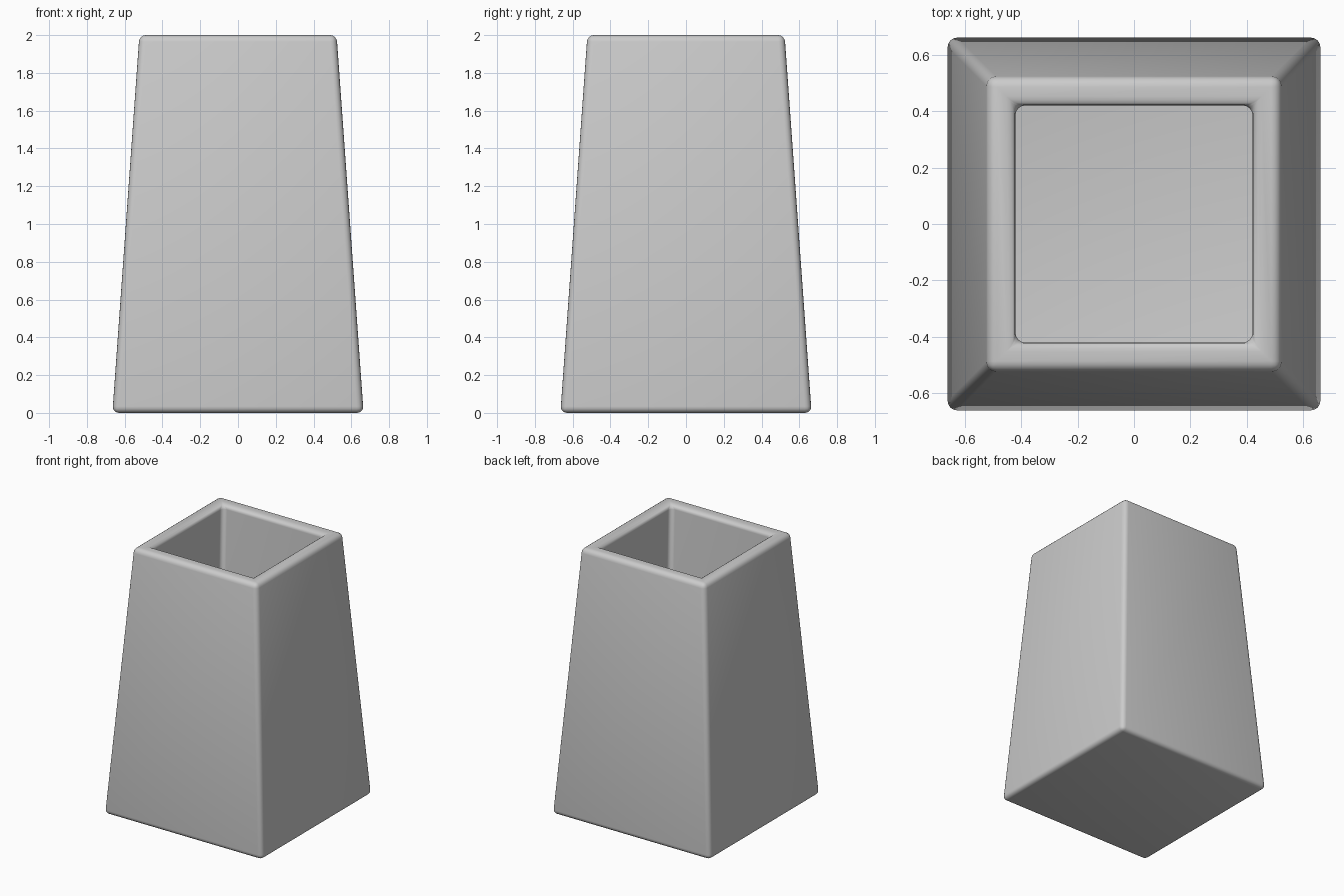
import bpy
import bmesh

default = bpy.data.objects.get("Cube")
if default:
    bpy.data.objects.remove(default, do_unlink=True)

# Plain grey material
grey = bpy.data.materials.new("light_grey")
grey.use_nodes = True
colour = (0.6, 0.6, 0.6, 1)
grey.diffuse_color = colour
grey.node_tree.nodes["Principled BSDF"].inputs["Base Color"].default_value = colour

HEIGHT = 2.0
BASE = 0.665   # half width at the bottom
TOP = 0.522    # half width at the top
WALL = 0.103


def square(bm, half, z):
    """Ring of four corner vertices."""
    return [bm.verts.new((x * half, y * half, z))
            for x, y in ((-1, -1), (1, -1), (1, 1), (-1, 1))]


# Tapered hollow body: outside, rim, inside walls and floor
bm = bmesh.new()
floor_half = BASE + (TOP - BASE) * WALL / HEIGHT - WALL
rings = [square(bm, BASE, 0), square(bm, TOP, HEIGHT),
         square(bm, TOP - WALL, HEIGHT), square(bm, floor_half, WALL)]
for lower, upper in zip(rings, rings[1:]):
    for i in range(4):
        j = (i + 1) % 4
        bm.faces.new((lower[i], lower[j], upper[j], upper[i]))
bm.faces.new(rings[0][::-1])
bm.faces.new(rings[-1])
bmesh.ops.recalc_face_normals(bm, faces=bm.faces)

mesh = bpy.data.meshes.new("tapered_vase")
bm.to_mesh(mesh)
bm.free()
mesh.materials.append(grey)
vase = bpy.data.objects.new("tapered_vase", mesh)
bpy.context.collection.objects.link(vase)

# Softly rounded edges
bevel = vase.modifiers.new("rounded_edges", "BEVEL")
bevel.width = 0.035
bevel.segments = 4
bevel.limit_method = "ANGLE"
mesh.shade_smooth()
